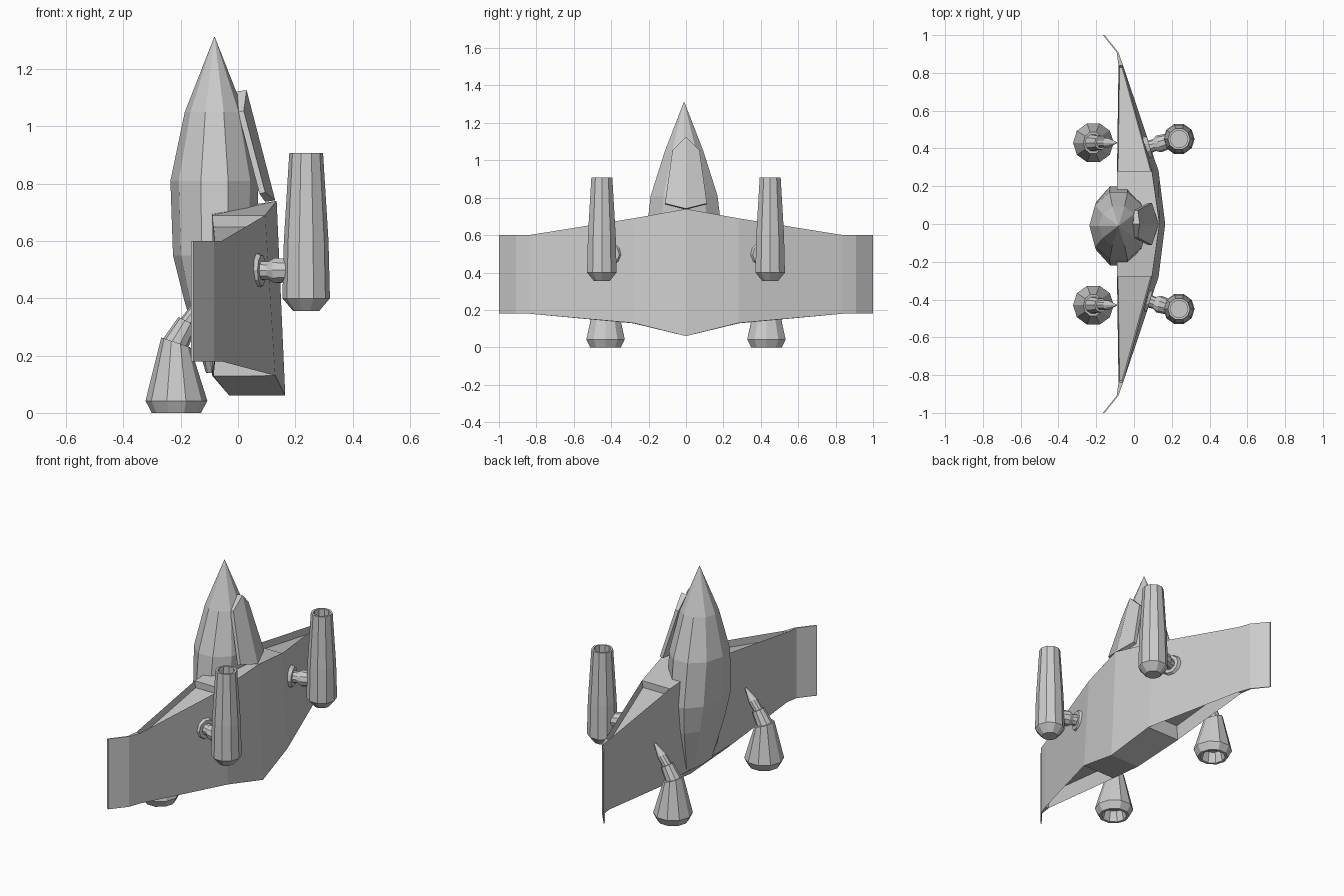
import bpy, bmesh, math
from mathutils import Vector

if "Cube" in bpy.data.objects:
    bpy.data.objects.remove(bpy.data.objects["Cube"])


def finish(name, bm, mirror=False):
    bmesh.ops.recalc_face_normals(bm, faces=bm.faces)
    me = bpy.data.meshes.new(name)
    bm.to_mesh(me)
    bm.free()
    ob = bpy.data.objects.new(name, me)
    bpy.context.collection.objects.link(ob)
    if mirror:
        m = ob.modifiers.new("mirror", 'MIRROR')
        m.use_axis = (False, True, False)
    return ob


def skin(bm, loops):
    """Bridge equal-length point loops and cap both ends."""
    rows = [[bm.verts.new(p) for p in lp] for lp in loops]
    n = len(rows[0])
    for a, b in zip(rows, rows[1:]):
        for i in range(n):
            j = (i + 1) % n
            bm.faces.new((a[i], a[j], b[j], b[i]))
    bm.faces.new(rows[0])
    bm.faces.new(rows[-1])


def tube(name, rings, mirror=True, sides=10):
    """rings: (centre, radius x, radius y, axis)"""
    bm = bmesh.new()
    loops = []
    for c, rx, ry, axis in rings:
        q = Vector((0, 0, 1)).rotation_difference(Vector(axis))
        loops.append([Vector(c) + q @ Vector((rx * math.cos(k * math.tau / sides),
                                              ry * math.sin(k * math.tau / sides), 0))
                      for k in range(sides)])
    skin(bm, loops)
    bmesh.ops.remove_doubles(bm, verts=bm.verts, dist=0.0005)
    return finish(name, bm, mirror)


UP = (0, 0, 1)

# Fuselage: faceted, flattened pod ending in a sharp nose
tube("fuselage", [((-0.082, -0.01, z), rx, ry, UP) for z, rx, ry in (
    (0.14, 0.03, 0.14), (0.39, 0.105, 0.20), (0.55, 0.145, 0.22),
    (0.81, 0.154, 0.188), (1.05, 0.104, 0.108), (1.315, 0.0001, 0.0001))], mirror=False)

# Wing: sections of (x, z) at front top, front bottom, back bottom, chamfer, back top
half = [
    (0.00, [(0.135, 0.74), (0.165, 0.06), (-0.03, 0.06), (-0.09, 0.13), (-0.09, 0.705)]),
    (0.28, [(0.095, 0.69), (0.13, 0.13), (-0.085, 0.128), (-0.09, 0.14), (-0.09, 0.69)]),
    (0.84, [(-0.058, 0.60), (-0.058, 0.18), (-0.08, 0.18), (-0.082, 0.185), (-0.082, 0.60)]),
    (0.91, [(-0.083, 0.60), (-0.083, 0.18), (-0.091, 0.18), (-0.092, 0.185), (-0.092, 0.60)]),
    (1.00, [(-0.156, 0.60), (-0.156, 0.18), (-0.163, 0.18), (-0.164, 0.185), (-0.164, 0.60)]),
]
sections = [(-y, s) for y, s in reversed(half[1:])] + half
bm = bmesh.new()
skin(bm, [[(x, y, z) for x, z in s] for y, s in sections])
bmesh.ops.recalc_face_normals(bm, faces=bm.faces)
panels = [f for f in bm.faces if abs(f.normal.z) > 0.8
          and 0.4 < abs(f.calc_center_median().y) < 0.7]
for sign, depth in ((1, -0.04), (-1, -0.09)):
    faces = [f for f in panels if f.normal.z * sign > 0]
    bmesh.ops.inset_individual(bm, faces=faces, thickness=0.008, depth=depth)
finish("wing", bm)

# Canopy: ridged slab in front of the nose
outline = [(0.03, 0, 1.127), (0.02, 0.072, 1.055), (0.095, 0.112, 0.77),
           (0.13, 0, 0.742), (0.095, -0.112, 0.77), (0.02, -0.072, 1.055)]
bm = bmesh.new()
outer = [bm.verts.new(p) for p in outline]
inner = [bm.verts.new((x - (0.02 if y else 0.035), y, z - 0.005)) for x, y, z in outline]
for v, flip in ((outer, 1), (inner, -1)):
    bm.faces.new([v[0], v[1], v[2], v[3]][::flip])
    bm.faces.new([v[3], v[4], v[5], v[0]][::flip])
for i in range(6):
    j = (i + 1) % 6
    bm.faces.new((outer[i], outer[j], inner[j], inner[i]))
finish("canopy", bm)

# Front pods: tapered tubes with an open top
tube("front_pod", [((0.238, 0.45, z), r, r, UP) for z, r in (
    (0.355, 0.045), (0.40, 0.083), (0.60, 0.078), (0.907, 0.059),
    (0.907, 0.047), (0.80, 0.047))])

# Pod mounts: arm with a flange against the wing
a, b = Vector((0.05, 0.40, 0.497)), Vector((0.22, 0.45, 0.497))
d = (b - a).normalized()
tube("pod_mount", [(a + d * t, r, r, d) for t, r in (
    (-0.02, 0.06), (0.015, 0.064), (0.035, 0.055), (0.035, 0.034),
    (0.06, 0.032), (0.085, 0.046), (0.17, 0.038))])

# Rear engines: bell with a recessed nozzle and slanted top
E = (-0.215, 0.43)
lean = (0.45, 0, 0.89)
tube("rear_engine", [((*E, z), r, r, UP) for z, r in (
    (0.06, 0.055), (0.0, 0.07), (0.0, 0.086), (0.042, 0.108))]
    + [((-0.217, 0.43, 0.246), 0.054, 0.06, (0.32, 0, 0.95))])

# Engine necks: stepped strut and pointed tip running into the wing
tube("engine_neck", [((x, 0.43, z), r, r, lean) for x, z, r in (
    (-0.225, 0.23, 0.047), (-0.175, 0.318, 0.037), (-0.175, 0.318, 0.027),
    (-0.14, 0.365, 0.026), (-0.093, 0.425, 0.004))])
